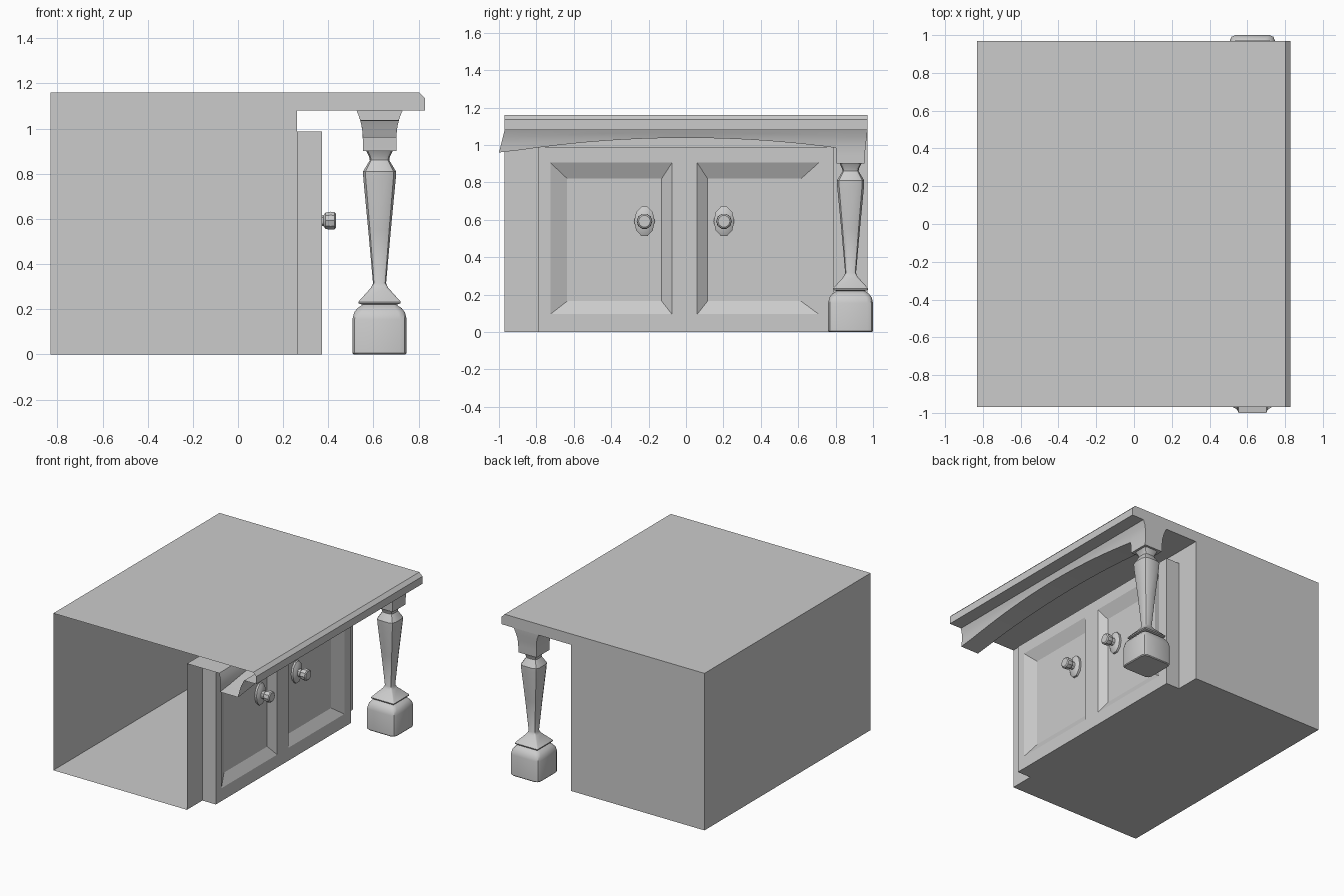
import bpy, bmesh, math
from mathutils import Vector

if "Cube" in bpy.data.objects:
    bpy.data.objects.remove(bpy.data.objects["Cube"])


def finish(bm, name, angle=None, recalc=True):
    bmesh.ops.remove_doubles(bm, verts=bm.verts, dist=1e-5)
    if recalc:
        bmesh.ops.recalc_face_normals(bm, faces=bm.faces)
    me = bpy.data.meshes.new(name)
    bm.to_mesh(me)
    bm.free()
    ob = bpy.data.objects.new(name, me)
    bpy.context.collection.objects.link(ob)
    if angle:
        bpy.ops.object.select_all(action='DESELECT')
        ob.select_set(True)
        bpy.context.view_layer.objects.active = ob
        bpy.ops.object.shade_smooth_by_angle(angle=math.radians(angle))
    return ob


def face(bm, pts, out):
    f = bm.faces.new([bm.verts.new(p) for p in pts])
    f.normal_update()
    if f.normal.dot(Vector(out)) < 0:
        f.normal_flip()


def loft(bm, rings, caps=(True, True), closed=True):
    vs = [[bm.verts.new(p) for p in r] for r in rings]
    n = len(vs[0])
    for a, b in zip(vs, vs[1:]):
        for i in range(n if closed else n - 1):
            j = (i + 1) % n
            bm.faces.new((a[i], a[j], b[j], b[i]))
    if caps[0]:
        bm.faces.new(vs[0])
    if caps[1]:
        bm.faces.new(vs[-1])


L, F, Y, T, U = -0.83, 0.262, 0.97, 1.16, 1.08   # back wall, front wall, half depth, top, underside
CX, CY = 0.627, 0.88                            # leg centre
P0, P1, PX, PT = -0.79, 0.79, 0.372, 0.988      # raised door panel


def flare(z):
    pts = [(0.80, 0.074), (0.97, 0.074), (1.0, 0.077), (1.04, 0.085), (1.08, 0.102)]
    for (za, a), (zb, b) in zip(pts, pts[1:]):
        if z <= zb:
            return a + (b - a) * (z - za) / (zb - za)
    return 0.102


# Carcass: shell open on the -y side
bm = bmesh.new()
def rect_x(x, y0, y1, z0, z1, d=1):
    face(bm, [(x, y0, z0), (x, y1, z0), (x, y1, z1), (x, y0, z1)], (d, 0, 0))
def rect_z(z, x0, x1, y0, y1, d):
    face(bm, [(x0, y0, z), (x1, y0, z), (x1, y1, z), (x0, y1, z)], (0, 0, d))
rect_x(L, -Y, Y, 0, T, -1)
rect_z(0, L, F, -Y, Y, -1)
rect_x(F, -Y, P0, 0, U)
rect_x(F, P1, Y, 0, U)
rect_x(F, P0, P1, PT, U)
face(bm, [(L, Y, 0), (F, Y, 0), (F, Y, U), (0.828, Y, U), (0.828, Y, 1.135),
          (0.803, Y, T), (L, Y, T)], (0, 1, 0))
finish(bm, "carcass", recalc=False)

# Counter top with chamfered front lip
bm = bmesh.new()
rect_z(T, L, 0.803, -Y, Y, 1)
face(bm, [(0.803, -Y, T), (0.803, Y, T), (0.828, Y, 1.135), (0.828, -Y, 1.135)], (1, 0, 1))
rect_x(0.828, -Y, Y, U, 1.135)
rect_z(U, F, CX - 0.102, -Y, Y, -1)
rect_z(U, CX + 0.102, 0.828, -Y, Y, -1)
finish(bm, "counter_top", recalc=False)

# Door panel with two recessed fields
bm = bmesh.new()
for y in (P0, P1):
    face(bm, [(F, y, 0), (PX, y, 0), (PX, y, PT), (F, y, PT)], (0, y, 0))
rect_z(PT, F, PX, P0, P1, 1)
rect_z(0, F, PX, P0, P1, -1)
za, zb, RX = 0.095, 0.905, 0.33
doors = [(-0.725, -0.075, -0.635, -0.13), (0.06, 0.71, 0.115, 0.615)]
rect_x(PX, P0, P1, 0, za)
rect_x(PX, P0, P1, zb, PT)
for a, b in ((P0, -0.725), (-0.075, 0.06), (0.71, P1)):
    rect_x(PX, a, b, za, zb)
for a, b, c, d in doors:
    outer = [(PX, a, za), (PX, b, za), (PX, b, zb), (PX, a, zb)]
    inner = [(RX, c, 0.165), (RX, d, 0.165), (RX, d, 0.82), (RX, c, 0.82)]
    for i in range(4):
        j = (i + 1) % 4
        face(bm, [outer[i], outer[j], inner[j], inner[i]], (1, 0, 0))
    face(bm, inner, (1, 0, 0))
finish(bm, "door_panel", recalc=False)

# Knobs: oval backplate and round head
for k, y in enumerate((-0.222, 0.203)):
    bm = bmesh.new()
    prof = [(0.33, 0.055, 0.082), (0.345, 0.055, 0.082), (0.355, 0.042, 0.062),
            (0.36, 0.025, 0.03), (0.378, 0.024, 0.024), (0.388, 0.038, 0.038),
            (0.41, 0.042, 0.042), (0.428, 0.04, 0.04), (0.434, 0.032, 0.032)]
    n = 10
    loft(bm, [[(x, y + ry * math.cos(math.tau * i / n), 0.592 + rz * math.sin(math.tau * i / n))
               for i in range(n)] for x, ry, rz in prof])
    finish(bm, f"knob_{k + 1}", 35)

# Arched apron: open trough under the counter
bm = bmesh.new()
rings = []
N = 20
for i in range(N + 1):
    y = -0.97 + 1.775 * i / N
    zbot = 1.038 - 0.083 * (abs(y) / 1.0) ** 2
    left, right = [], []
    for t in (0, 0.33, 0.66, 1):
        z = U + (zbot - U) * t
        yy = y - (0.03 * t if i == 0 else 0)
        left.append((CX - flare(z), yy, z))
        right.append((CX + flare(z), yy, z))
    rings.append(left + right[::-1])
loft(bm, rings, caps=(False, False), closed=False)
finish(bm, "arched_apron", 35)

# Bracket block over the leg
bm = bmesh.new()
rings = []
for z, ya, yb in ((1.08, 0.80, 0.97), (1.04, 0.80, 0.967), (1.0, 0.80, 0.96),
                  (0.95, 0.803, 0.957), (0.9, 0.805, 0.954)):
    h = flare(z)
    rings.append([(CX - h, ya, z), (CX + h, ya, z), (CX + h, yb, z), (CX - h, yb, z)])
loft(bm, rings, caps=(False, True))
finish(bm, "leg_bracket", 30)

# Turned leg: chamfered-square rings (height, half width, chamfer)
bm = bmesh.new()
prof = [(0, 0.115, 0.03), (0.006, 0.12, 0.03), (0.155, 0.12, 0.03), (0.185, 0.113, 0.03),
        (0.205, 0.098, 0.03), (0.213, 0.085, 0.02), (0.22, 0.075, 0.01), (0.225, 0.092, 0.006),
        (0.233, 0.094, 0.006), (0.295, 0.038, 0.012), (0.315, 0.029, 0.014),
        (0.55, 0.05, 0.026), (0.78, 0.072, 0.036), (0.81, 0.073, 0.036), (0.86, 0.043, 0.02),
        (0.875, 0.046, 0.02), (0.9, 0.058, 0.02)]
rings = []
for z, h, c in prof:
    q = h - c
    m = h - 0.3 * c
    corner = [(h, q), (m, m), (q, h)]
    ring = []
    for r in range(4):
        for x, y in corner:
            for _ in range(r):
                x, y = -y, x
            ring.append((CX + x, CY + y, z))
    rings.append(ring)
loft(bm, rings)
finish(bm, "turned_leg", 32)
